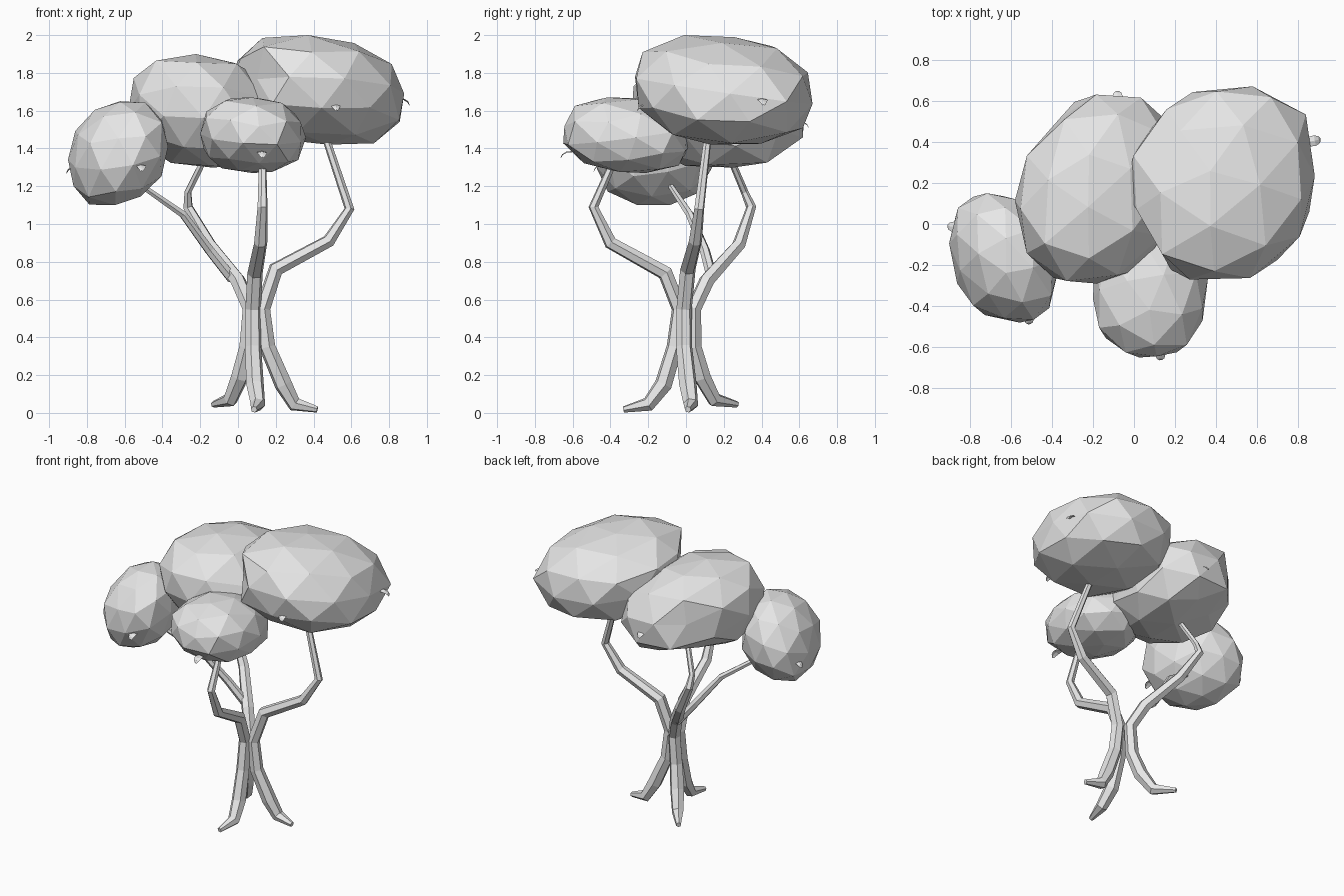
import bpy
import bmesh
import math
import random
from mathutils import Vector, Matrix

random.seed(7)

cube = bpy.data.objects.get("Cube")
if cube:
    bpy.data.objects.remove(cube, do_unlink=True)

# One plain colour for the whole tree
grey = bpy.data.materials.new("light_grey")
grey.use_nodes = True
colour = (0.8, 0.8, 0.8, 1.0)
grey.diffuse_color = colour
grey.node_tree.nodes["Principled BSDF"].inputs["Base Color"].default_value = colour


def finish(bm, name):
    bmesh.ops.recalc_face_normals(bm, faces=bm.faces)
    mesh = bpy.data.meshes.new(name)
    bm.to_mesh(mesh)
    bm.free()
    mesh.materials.append(grey)
    obj = bpy.data.objects.new(name, mesh)
    bpy.context.collection.objects.link(obj)
    return obj


def limb(name, points, radii, sides=6):
    """Tapered six-sided tube that follows a bent path."""
    bm = bmesh.new()
    pts = [Vector(p) for p in points]
    rings = []
    tangent = (pts[1] - pts[0]).normalized()
    across = tangent.orthogonal().normalized()
    for i, p in enumerate(pts):
        before = (p - pts[max(i - 1, 0)]).normalized()
        after = (pts[min(i + 1, len(pts) - 1)] - p).normalized()
        new = (before + after).normalized()
        across = tangent.rotation_difference(new) @ across
        tangent = new
        other = tangent.cross(across)
        ring = []
        for k in range(sides):
            a = math.tau * k / sides
            offset = across * math.cos(a) + other * math.sin(a)
            ring.append(bm.verts.new(p + offset * radii[i]))
        rings.append(ring)
    for low, high in zip(rings, rings[1:]):
        for k in range(sides):
            n = (k + 1) % sides
            bm.faces.new((low[k], low[n], high[n], high[k]))
    bm.faces.new(rings[0])
    bm.faces.new(rings[-1])
    return finish(bm, name)


def foliage(name, low, high, x_by_y=0, z_by_x=0, z_by_y=0, power=2.3, trims=()):
    """Faceted clump: rounded-box ball, sheared, fitted between two corners."""
    bm = bmesh.new()
    bmesh.ops.create_icosphere(bm, subdivisions=2, radius=1)
    spin = Matrix.Rotation(random.uniform(0, 3), 3, 'X') @ \
        Matrix.Rotation(random.uniform(0, 3), 3, 'Z')
    for v in bm.verts:
        c = spin @ v.co
        size = sum(abs(t) ** power for t in c) ** (1 / power)
        c = c / size * random.uniform(0.965, 1.02)
        c.z += z_by_x * c.x + z_by_y * c.y
        c.x += x_by_y * c.y
        v.co = c
    for axis in range(3):
        values = [v.co[axis] for v in bm.verts]
        a, b = min(values), max(values)
        for v in bm.verts:
            t = (v.co[axis] - a) / (b - a)
            v.co[axis] = low[axis] + t * (high[axis] - low[axis])
    # Press some sides flat
    for direction, depth in trims:
        n = Vector(direction).normalized()
        limit = max(v.co.dot(n) for v in bm.verts) - depth
        for v in bm.verts:
            v.co -= n * max(v.co.dot(n) - limit, 0)
    # Merge nearly level neighbours into broad facets
    bmesh.ops.dissolve_limit(bm, angle_limit=math.radians(7),
                             verts=bm.verts, edges=bm.edges)
    return finish(bm, name)


def leaf(name, tip, direction):
    """Tiny drooping flake on the side of a clump."""
    bm = bmesh.new()
    out = Vector(direction).normalized()
    side = out.cross(Vector((0, 0, 1)))
    rows = []
    for along, drop, width in ((-0.05, 0, 0.024), (-0.02, -0.003, 0.026),
                               (0, -0.016, 0.018), (0.008, -0.032, 0.006)):
        mid = Vector(tip) + out * along + Vector((0, 0, 0.016 + drop))
        rows.append([bm.verts.new(mid + side * width * s - Vector((0, 0, 0.006 * s * s)))
                     for s in (-1, 0, 1)])
    for a, b in zip(rows, rows[1:]):
        for k in range(2):
            bm.faces.new((a[k], a[k + 1], b[k + 1], b[k]))
    return finish(bm, name)


# Three twined stems, each running from a splayed root up to a branch
stem_radii = (0.017, 0.04, 0.048, 0.044, 0.042, 0.042, 0.036, 0.027, 0.02)

limb("right_stem", [
    (0.42, 0.01, 0.018), (0.3, 0.025, 0.045), (0.24, 0.01, 0.15),
    (0.155, -0.01, 0.35), (0.13, -0.01, 0.55), (0.2, 0.01, 0.76),
    (0.48, 0.05, 0.91), (0.59, 0.07, 1.08), (0.45, 0.12, 1.5)], stem_radii)

limb("front_stem", [
    (0.085, -0.33, 0.018), (0.105, -0.2, 0.045), (0.09, -0.12, 0.15),
    (0.08, -0.06, 0.35), (0.08, -0.035, 0.55), (0.09, -0.11, 0.74),
    (0.12, -0.4, 0.9), (0.13, -0.49, 1.09), (0.13, -0.38, 1.34)], stem_radii)

limb("back_stem", [
    (-0.13, 0.27, 0.045), (-0.04, 0.15, 0.07), (0.01, 0.085, 0.19),
    (0.05, 0.04, 0.35), (0.065, 0.04, 0.55), (0, 0.11, 0.7),
    (-0.15, 0.28, 0.89), (-0.265, 0.345, 1.09), (-0.265, 0.31, 1.17),
    (-0.17, 0.23, 1.36)], stem_radii + (0.018,))

# Thin side branch that leaves the back stem
limb("side_branch", [
    (-0.03, 0.14, 0.71), (-0.15, 0.1, 0.86), (-0.29, 0.02, 1.05),
    (-0.55, -0.1, 1.23)], (0.03, 0.027, 0.022, 0.015))

# Foliage clumps
foliage("large_foliage", (-0.04, -0.27, 1.42), (0.88, 0.67, 2.0),
        x_by_y=0.08, z_by_x=-0.17, z_by_y=-0.11, power=2.45,
        trims=(((-0.87, -0.5, 0), 0.1), ((-0.79, 0.62, 0), 0.05)))
foliage("middle_foliage", (-0.58, -0.29, 1.28), (0.2, 0.63, 1.9),
        x_by_y=0.13, z_by_x=-0.13, z_by_y=-0.08, power=2.35,
        trims=(((-0.3, 0.3, -0.9), 0.06), ((-0.75, 0.66, 0), 0.045)))
foliage("side_foliage", (-0.9, -0.48, 1.1), (-0.37, 0.15, 1.65),
        x_by_y=-0.22, z_by_x=0.18)
foliage("front_foliage", (-0.2, -0.65, 1.27), (0.36, 0.02, 1.67),
        z_by_x=-0.08, z_by_y=-0.1, power=2.4)

# Small leaves poking out of the clumps
for name, tip, direction in (
        ("large_outer", (0.9, 0.41, 1.65), (1, 0.2, 0)),
        ("large_front", (0.52, -0.25, 1.62), (0.2, -1, 0)),
        ("middle_back", (-0.08, 0.64, 1.53), (0, 1, 0)),
        ("side_outer", (-0.9, -0.01, 1.29), (-1, 0.2, 0)),
        ("side_front", (-0.51, -0.48, 1.3), (0.1, -1, 0)),
        ("front_tip", (0.13, -0.655, 1.37), (0.1, -1, 0))):
    leaf(name + "_leaf", tip, direction)
